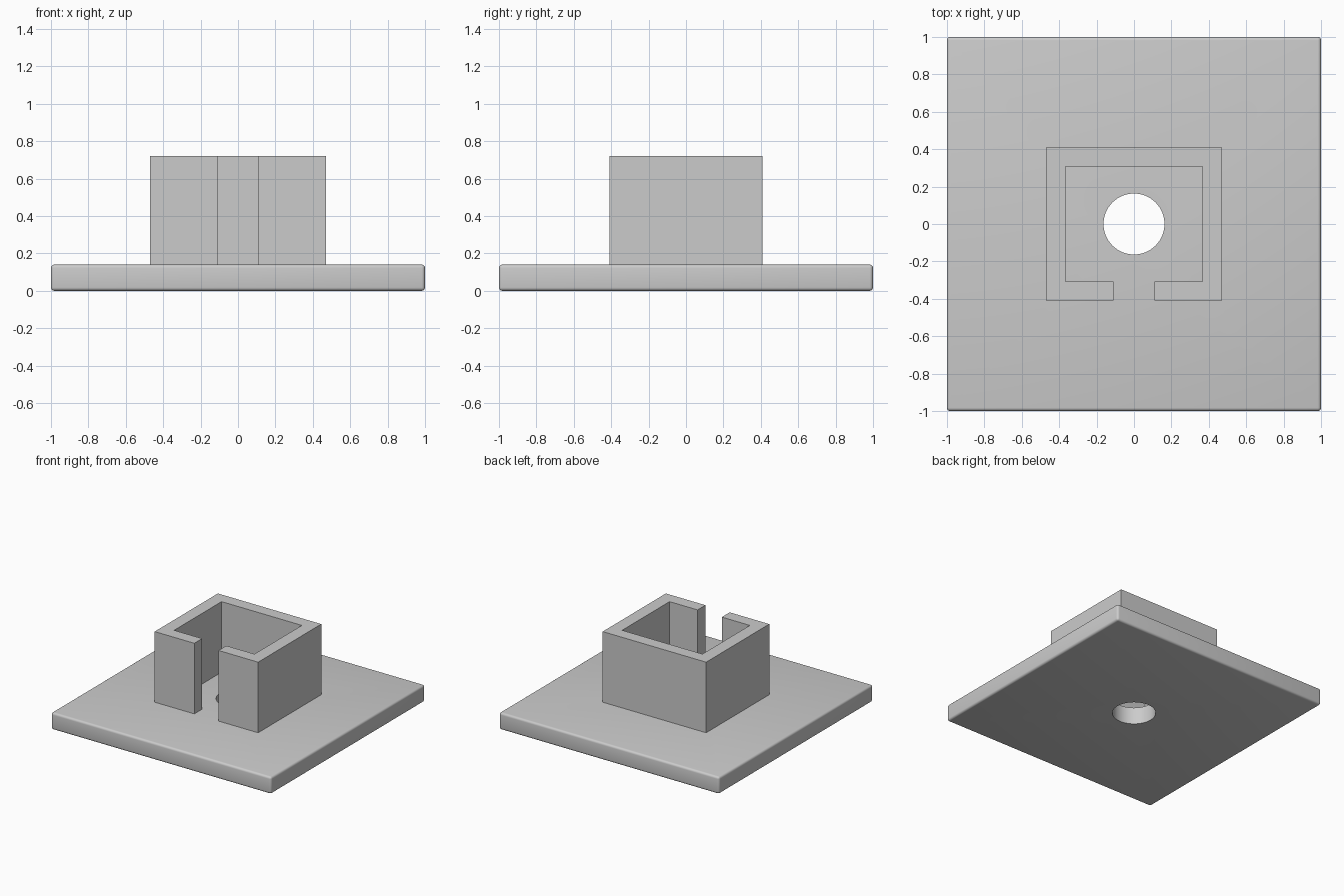
import bpy
import bmesh
import math

default = bpy.data.objects.get("Cube")
if default:
    bpy.data.objects.remove(default, do_unlink=True)

PLATE_TOP = 0.14
COLLAR_TOP = 0.72

grey = bpy.data.materials.new("plain_grey")
grey.use_nodes = True
grey.diffuse_color = (0.6, 0.6, 0.6, 1)
grey.node_tree.nodes["Principled BSDF"].inputs["Base Color"].default_value = (0.6, 0.6, 0.6, 1)


def add_object(name, bm):
    mesh = bpy.data.meshes.new(name)
    bmesh.ops.recalc_face_normals(bm, faces=bm.faces)
    bm.to_mesh(mesh)
    bm.free()
    mesh.materials.append(grey)
    obj = bpy.data.objects.new(name, mesh)
    bpy.context.collection.objects.link(obj)
    return obj


# Square base plate with softly rounded edges
bm = bmesh.new()
bmesh.ops.create_cube(bm, size=1)
bmesh.ops.scale(bm, vec=(2, 2, PLATE_TOP), verts=bm.verts)
bmesh.ops.translate(bm, vec=(0, 0, PLATE_TOP / 2), verts=bm.verts)
bmesh.ops.bevel(bm, geom=bm.edges[:], offset=0.018, segments=4, profile=0.5, affect='EDGES')
plate = add_object("base_plate", bm)

# Round hole through the plate
bm = bmesh.new()
bmesh.ops.create_cone(bm, cap_ends=True, segments=64, radius1=0.163, radius2=0.163, depth=1)
cutter = add_object("hole_cutter", bm)
cutter.hide_render = True
cutter.hide_viewport = True
cut = plate.modifiers.new("centre_hole", 'BOOLEAN')
cut.operation = 'DIFFERENCE'
cut.solver = 'EXACT'
cut.object = cutter

bpy.context.view_layer.objects.active = plate
plate.select_set(True)
bpy.ops.object.modifier_apply(modifier=cut.name)
bpy.data.objects.remove(cutter, do_unlink=True)
bpy.ops.object.shade_smooth_by_angle(angle=math.radians(30))

# Square collar with a slot at the front, drawn as half an outline and mirrored
half = [(0.11, -0.41), (0.47, -0.41), (0.47, 0.41)]
inner = [(0.365, 0.308), (0.365, -0.308), (0.11, -0.308)]
outline = half + [(-x, y) for x, y in reversed(half)]
outline += [(-x, y) for x, y in reversed(inner)] + inner
bm = bmesh.new()
face = bm.faces.new([bm.verts.new((x, y, PLATE_TOP)) for x, y in outline])
walls = bmesh.ops.extrude_face_region(bm, geom=[face])["geom"]
top = [v for v in walls if isinstance(v, bmesh.types.BMVert)]
bmesh.ops.translate(bm, vec=(0, 0, COLLAR_TOP - PLATE_TOP), verts=top)
if not any(f.normal.z < -0.9 for f in bm.faces) and face.is_valid:
    face.normal_flip()
add_object("slotted_collar", bm)
